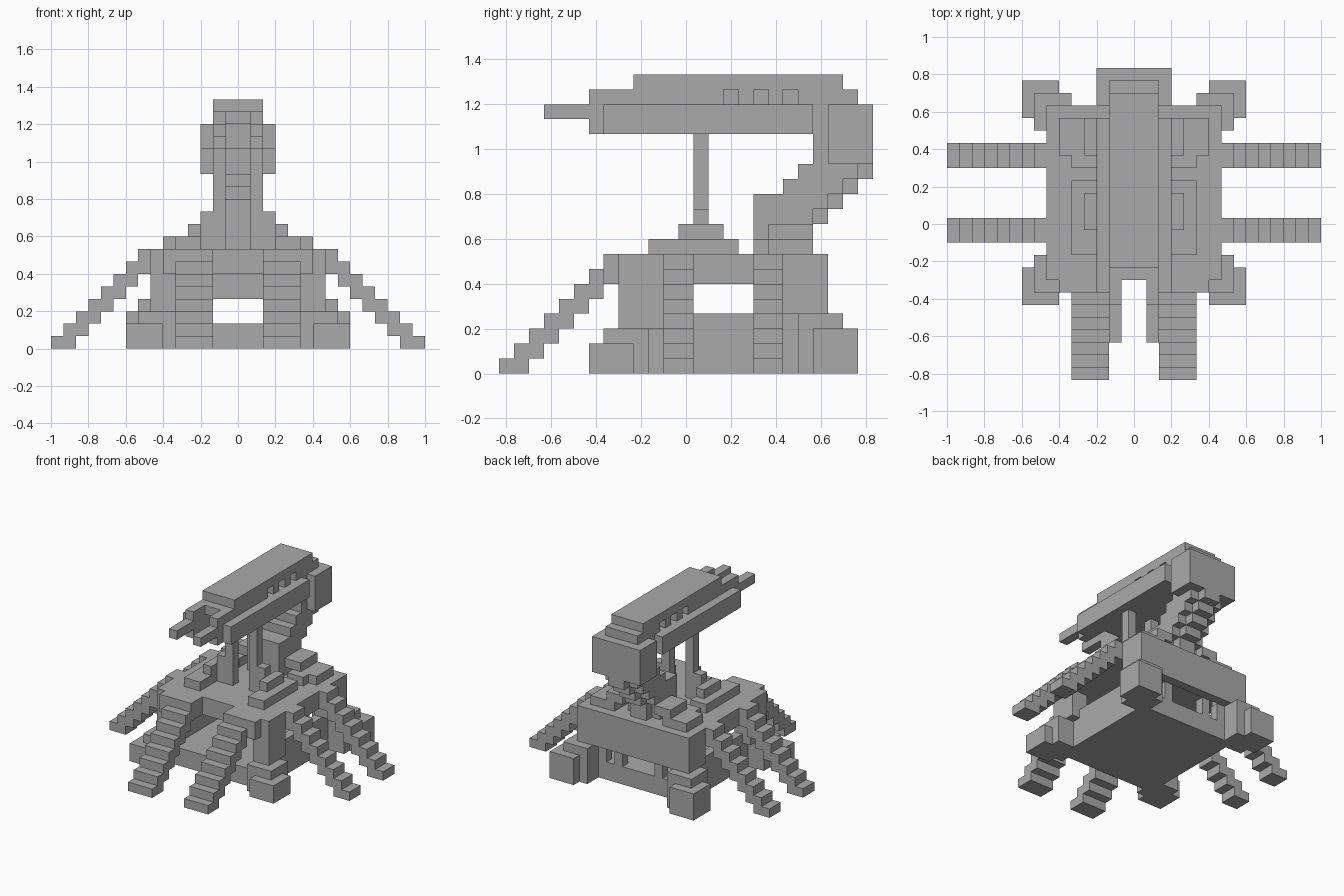
import bpy
import bmesh
from mathutils import Matrix, Vector

default_cube = bpy.data.objects.get("Cube")
if default_cube:
    bpy.data.objects.remove(default_cube, do_unlink=True)

UNIT = 1 / 15          # size of one building block
DEPTH_CENTRE = 12.5    # blocks are counted from the front, this is the middle

grey = bpy.data.materials.new("plain_grey")
grey.use_nodes = True
colour = (0.4, 0.4, 0.4, 1)
grey.diffuse_color = colour
grey.node_tree.nodes["Principled BSDF"].inputs["Base Color"].default_value = colour


def add_box(bm, x, y, z):
    """Add a box given its x, y and z ranges in block units."""
    low = Vector((x[0], y[0] - DEPTH_CENTRE, z[0])) * UNIT
    high = Vector((x[1], y[1] - DEPTH_CENTRE, z[1])) * UNIT
    size = Matrix.Diagonal((*(high - low), 1))
    place = Matrix.Translation((low + high) / 2)
    bmesh.ops.create_cube(bm, size=1, matrix=place @ size)


def make_part(name, boxes):
    """Build one object from a list of box ranges."""
    mesh = bpy.data.meshes.new(name)
    bm = bmesh.new()
    for x, y, z in boxes:
        add_box(bm, x, y, z)
    bm.to_mesh(mesh)
    bm.free()
    mesh.materials.append(grey)
    part = bpy.data.objects.new(name, mesh)
    bpy.context.collection.objects.link(part)
    return part


def make_pair(name, boxes):
    """Build a part on the left and its reflection on the right."""
    part = make_part(name, boxes)
    mirror = part.modifiers.new("mirror_sides", "MIRROR")
    mirror.use_axis[0] = True
    mirror.use_mirror_merge = False
    return part


def centred(half):
    return (-half, half)


# Base tray with raised side walls
make_part("base_tray", [(centred(6), (8, 21), (0, 2))])
make_pair("base_side_wall", [((5, 6), (9, 21), (2, 4))])
make_pair("rear_wall_tooth", [((left, left + 1), (20, 21), (2, 4)) for left in (2, 4)])

# Stepped corner feet
make_pair("front_foot", [((6, 9), (6, 9), (0, 2)), ((5, 8), (7, 10), (0, 3))])
make_pair("rear_foot", [((6, 9), (21, 24), (0, 3)), ((5, 8), (20, 23), (0, 4))])

# Corner pillars and back wall that carry the deck
make_pair("front_pillar", [((5, 7), (8, 11), (3, 6))])
make_pair("rear_pillar", [((5, 7), (19, 21), (4, 6))])
make_part("back_wall", [(centred(7), (21, 22), (4, 8))])

# Deck
make_part("deck", [(centred(7), (9, 21), (6, 8))])
make_pair("deck_front_corner", [((2, 7), (8, 9), (6, 8)), ((2, 6), (7, 8), (6, 8))])

# Staircase legs, one block lower at each step outward
STEPS = range(8)
make_pair("front_leg", [((2, 5), (k, k + 2), (k, k + 1)) for k in STEPS])
for name, start in (("middle_leg", 11), ("back_leg", 17)):
    make_pair(name, [((13 - k, 15 - k), (start, start + 2), (k, k + 1)) for k in STEPS])

# Raised plates on the deck
make_pair("deck_side_plate", [
    ((3, 5), (10, 16), (8, 9)),
    ((3, 4), (12, 15), (9, 10)),
])
make_pair("deck_rear_plate", [
    ((4, 6), (18, 21), (8, 9)),
    ((3, 5), (17, 21), (8, 9)),
    ((2, 4), (18, 21), (9, 10)),
])

# Posts under the barrel
make_pair("barrel_post", [((1, 2), (13, 14), (8, 16))])
make_pair("post_foot", [((2, 3), (13, 14), (8, 11))])

# Curved neck: (front, back, bottom, top) of each layer
NECK = [
    (17, 21, 8, 10), (17, 22, 10, 11), (17, 23, 11, 12),
    (19, 24, 12, 13), (20, 25, 13, 14),
]
make_part("neck_core", [(centred(1), (f, b), (low, top)) for f, b, low, top in NECK])
make_pair("neck_cheek", [((1, 2), (f, b - 1), (low, top)) for f, b, low, top in NECK])
make_part("neck_head", [(centred(2), (21, 22), (14, 18))])
make_part("rear_housing", [(centred(3), (22, 25), (14, 18))])

# Barrel with slots cut along its shoulders
make_part("barrel_body", [(centred(2), (9, 21), (16, 18)), (centred(1), (8, 24), (18, 19))])
make_part("barrel_roof", [(centred(2), (9, 23), (19, 20))])
shoulder_spans = ((6, 15), (16, 17), (18, 19), (20, 24))
make_pair("barrel_shoulder", [((1, 2), span, (18, 19)) for span in shoulder_spans])
make_pair("barrel_side_board", [((2, 3), (7, 21), (16, 18))])

# Forked muzzle
make_pair("muzzle_prong", [((1, 2), (3, 6), (17, 18)), ((1, 2), (6, 9), (16, 18))])
